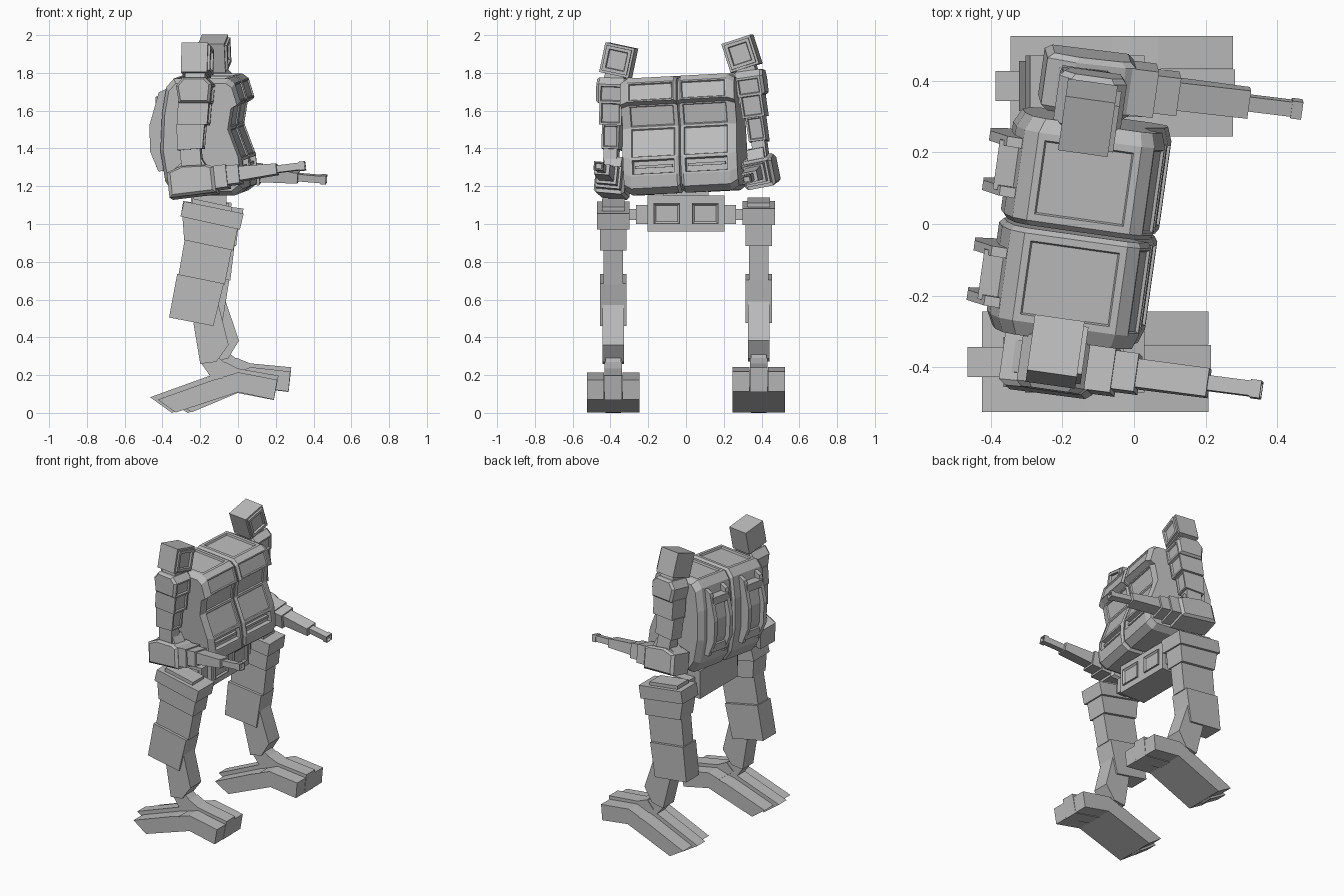
import bpy, bmesh
from math import radians
from mathutils import Matrix, Vector

if "Cube" in bpy.data.objects:
    bpy.data.objects.remove(bpy.data.objects["Cube"], do_unlink=True)

grey = bpy.data.materials.new("plain_grey")
grey.use_nodes = True
grey.diffuse_color = (0.5, 0.5, 0.5, 1)
grey.node_tree.nodes["Principled BSDF"].inputs["Base Color"].default_value = (0.5, 0.5, 0.5, 1)


def move(x, y, z):
    return Matrix.Translation((x, y, z))


def turn(degrees, axis):
    return Matrix.Rotation(radians(degrees), 4, axis)


def loft(name, frame, profile, rings, insets=()):
    """Sweep an (x, z) profile across y; rings are (y, scale), insets are (rule, width, depth)."""
    bm = bmesh.new()
    cx = sum(p[0] for p in profile) / len(profile)
    cz = sum(p[1] for p in profile) / len(profile)
    loops = [[bm.verts.new((cx + (x - cx) * k, y, cz + (z - cz) * k)) for x, z in profile]
             for y, k in rings]
    n = len(profile)
    for a, b in zip(loops, loops[1:]):
        for i in range(n):
            j = (i + 1) % n
            bm.faces.new((a[i], a[j], b[j], b[i]))
    bm.faces.new(loops[0])
    bm.faces.new(loops[-1])
    bmesh.ops.recalc_face_normals(bm, faces=bm.faces)
    for rule, width, depth in insets:
        chosen = [f for f in bm.faces if rule(f)]
        bmesh.ops.inset_individual(bm, faces=chosen, thickness=width, depth=0)
        bmesh.ops.inset_individual(bm, faces=chosen, thickness=0.006, depth=depth)
    bm.transform(frame)
    mesh = bpy.data.meshes.new(name)
    bm.to_mesh(mesh)
    bm.free()
    mesh.materials.append(grey)
    obj = bpy.data.objects.new(name, mesh)
    bpy.context.collection.objects.link(obj)
    return obj


def slab(name, frame, profile, half, y=0, insets=()):
    return loft(name, frame, profile, [(y - half, 1), (y + half, 1)], insets)


def box(name, frame, x, z, half, y=0, insets=()):
    return slab(name, frame, [(x[0], z[0]), (x[1], z[0]), (x[1], z[1]), (x[0], z[1])], half, y, insets)


def chamfered(name, frame, profile, half, insets=()):
    return loft(name, frame, profile,
                [(-half, 0.86), (0.015 - half, 1), (half - 0.015, 1), (half, 0.86)], insets)


def front(f):
    return f.normal.x > 0.8 and f.calc_area() > 0.004


# Torso frame: slightly twisted and rolled above the waist
TORSO = move(-0.13, 0, 1.2) @ turn(-8, 'Z') @ turn(3, 'X') @ move(0, 0, -1.2)

BODY = [(0.12, 1.785), (0.155, 1.76), (0.185, 1.66), (0.15, 1.64), (0.13, 1.52), (0.19, 1.36),
        (0.2, 1.265), (0.195, 1.2), (0.15, 1.165), (-0.17, 1.165), (-0.22, 1.24),
        (-0.245, 1.4), (-0.235, 1.6), (-0.21, 1.74), (-0.17, 1.785)]
RAIL = [(-0.21, 1.73), (-0.255, 1.71), (-0.305, 1.54), (-0.305, 1.4), (-0.26, 1.29), (-0.2, 1.3)]
PACK = [(-0.2, 1.67), (-0.245, 1.65), (-0.272, 1.53), (-0.272, 1.4), (-0.24, 1.32), (-0.2, 1.32)]


def body_half(s, side):
    wide = lambda f: f.calc_area() > 0.01
    loft(side + "_body", TORSO, BODY,
         [(s * 0.004, 0.95), (s * 0.018, 1), (s * 0.265, 1), (s * 0.305, 0.92)],
         [(lambda f: f.normal.z > 0.95 and wide(f), 0.028, -0.012),
          (lambda f: f.normal.x > 0.7 and wide(f) and f.calc_center_median().z > 1.36, 0.01, -0.008),
          (lambda f: f.normal.x > 0.9 and wide(f) and 1.28 < f.calc_center_median().z < 1.35,
           0.016, -0.03)])
    # louvre inside the lower slot
    box(side + "_vent_louvre", TORSO, (0.15, 0.183), (1.305, 1.32), 0.1, s * 0.142)
    # back pack with its pair of rails
    slab(side + "_back_pack", TORSO, PACK, 0.07, s * 0.155)
    for k in (-1, 1):
        slab(side + "_back_rail", TORSO, RAIL, 0.014, s * 0.155 + k * 0.07)
    for z in (1.66, 1.34):
        box(side + "_rail_bridge", TORSO, (-0.275, -0.21), (z - 0.025, z + 0.025), 0.07, s * 0.155)


def arm(s, side, pitch):
    # tilted box pod on top of the shoulder
    pod = TORSO @ move(-0.035, s * 0.33, 1.885) @ turn(s * 15, 'X')
    box(side + "_pod", pod, (-0.075, 0.065), (-0.08, 0.08), 0.08)
    box(side + "_pod_face", pod, (0.06, 0.078), (-0.068, 0.068), 0.068, 0, [(front, 0.024, -0.015)])
    box(side + "_pod_neck", pod, (-0.055, 0.05), (-0.12, -0.07), 0.05)
    # upper arm in stepped segments
    a = TORSO @ move(0, s * 0.392, 1.45) @ turn(s * 5, 'X')
    chamfered(side + "_shoulder", a, [(-0.1, 0.345), (0.02, 0.345), (0.055, 0.31), (0.045, 0.21),
                                      (-0.12, 0.21), (-0.135, 0.3)], 0.08, [(front, 0.016, -0.01)])
    slab(side + "_upper_arm", a, [(-0.125, 0.22), (0.04, 0.22), (0.03, 0.095), (-0.13, 0.095)],
         0.06, 0, [(front, 0.016, -0.01)])
    slab(side + "_middle_arm", a, [(-0.135, 0.1), (0.015, 0.1), (0.005, -0.03), (-0.13, -0.04)],
         0.046, 0, [(front, 0.014, -0.008)])
    slab(side + "_elbow", a, [(-0.115, -0.03), (-0.01, -0.03), (0.0, -0.15), (-0.11, -0.15)], 0.036)
    box(side + "_shoulder_axle", TORSO, (-0.09, 0.01), (1.62, 1.72), 0.05, s * 0.31)
    # forearm with stepped gun barrel
    f = TORSO @ move(0, s * 0.395, 1.26) @ turn(s * 8, 'X') @ turn(-pitch, 'Y')
    chamfered(side + "_forearm", f, [(-0.18, -0.085), (-0.18, 0.05), (-0.1, 0.075), (0.04, 0.065),
                                     (0.07, 0.05), (0.07, -0.085)], 0.082)
    slab(side + "_forearm_hinge", f, [(-0.16, 0.05), (-0.07, 0.12), (0.0, 0.12), (0.03, 0.06)], 0.045)
    box(side + "_gun_mount", f, (0.06, 0.135), (-0.065, 0.055), 0.066)
    box(side + "_gun_block", f, (0.13, 0.2), (-0.05, 0.048), 0.054)
    slab(side + "_gun_barrel", f, [(0.19, -0.036), (0.4, -0.026), (0.4, 0.03), (0.19, 0.04)], 0.04)
    box(side + "_gun_tip", f, (0.39, 0.53), (-0.017, 0.021), 0.021)
    box(side + "_gun_muzzle", f, (0.52, 0.55), (-0.021, 0.025), 0.025, 0,
        [(lambda q: q.normal.x > 0.9, 0.008, -0.015)])


def leg(s, side, swing, lift):
    m = move(-0.13, s * 0.385, 1.05 + lift) @ turn(-swing, 'Y') @ move(0.13, 0, -1.05)
    # thigh
    slab(side + "_hip_cap", m, [(-0.285, 1.12), (0.03, 1.055), (0.01, 0.97), (-0.305, 1.04)], 0.086)
    slab(side + "_hip_top", m, [(-0.24, 1.135), (-0.03, 1.09), (-0.04, 1.04), (-0.25, 1.08)], 0.06)
    slab(side + "_upper_thigh", m, [(-0.295, 1.05), (0.0, 0.985), (-0.025, 0.86), (-0.285, 0.915)], 0.07)
    slab(side + "_middle_thigh", m, [(-0.28, 0.93), (-0.03, 0.88), (-0.07, 0.68), (-0.315, 0.73)], 0.052)
    slab(side + "_knee_guard", m, [(-0.322, 0.735), (-0.075, 0.685), (-0.13, 0.46), (-0.365, 0.505)], 0.07)
    # shin and ankle
    slab(side + "_shin", m, [(-0.22, 0.64), (-0.115, 0.62), (-0.05, 0.36), (-0.115, 0.27),
                             (-0.2, 0.26), (-0.235, 0.47)], 0.058)
    slab(side + "_ankle", m, [(-0.2, 0.27), (-0.11, 0.3), (-0.02, 0.22), (-0.03, 0.15), (-0.13, 0.17)], 0.042)
    # foot: sloping heel plates and blunt toes, centre strip raised
    slab(side + "_heel", m, [(-0.425, 0.07), (-0.13, 0.175), (-0.02, 0.2), (0.0, 0.11), (-0.33, 0.002)], 0.14)
    slab(side + "_heel_strip", m, [(-0.465, 0.083), (-0.14, 0.2), (-0.03, 0.22), (-0.02, 0.12),
                                   (-0.35, 0.0)], 0.042)
    for y in (-0.094, 0.094):
        slab(side + "_outer_toe", m, [(-0.08, 0.19), (0.0, 0.215), (0.208, 0.175), (0.19, 0.07), (0.0, 0.11)],
             0.046, y)
    slab(side + "_middle_toe", m, [(-0.12, 0.22), (-0.07, 0.27), (0.0, 0.235), (0.215, 0.197),
                                   (0.19, 0.068), (0.0, 0.105)], 0.047)


# Pelvis with side axles and two sunken lamps
STILL = Matrix.Identity(4)
box("pelvis", STILL, (-0.25, -0.06), (0.96, 1.15), 0.203)
box("waist", STILL, (-0.22, -0.08), (1.14, 1.2), 0.12)
box("hip_axle", STILL, (-0.21, -0.09), (1.0, 1.1), 0.265)
box("hip_joint", STILL, (-0.18, -0.11), (1.02, 1.08), 0.33)
lamp_box = [(-0.08, 1.0), (-0.05, 1.0), (-0.05, 1.11), (-0.08, 1.11)]
for y in (-0.102, 0.102):
    lamp = slab("lamp", STILL, lamp_box, 0.07, y)
    bm = bmesh.new()
    bm.from_mesh(lamp.data)
    face = [f for f in bm.faces if f.normal.x > 0.9]
    bmesh.ops.inset_individual(bm, faces=face, thickness=0.004, depth=0)
    bmesh.ops.inset_individual(bm, faces=face, thickness=0.036, depth=-0.026)
    bm.to_mesh(lamp.data)
    bm.free()

# Left is the +y flank here, right is the -y flank
for s, side, pitch, swing, lift in ((1, "far", -5, 4.6, 0.014), (-1, "near", 7, 0, 0)):
    body_half(s, side)
    arm(s, side, pitch)
    leg(s, side, swing, lift)
